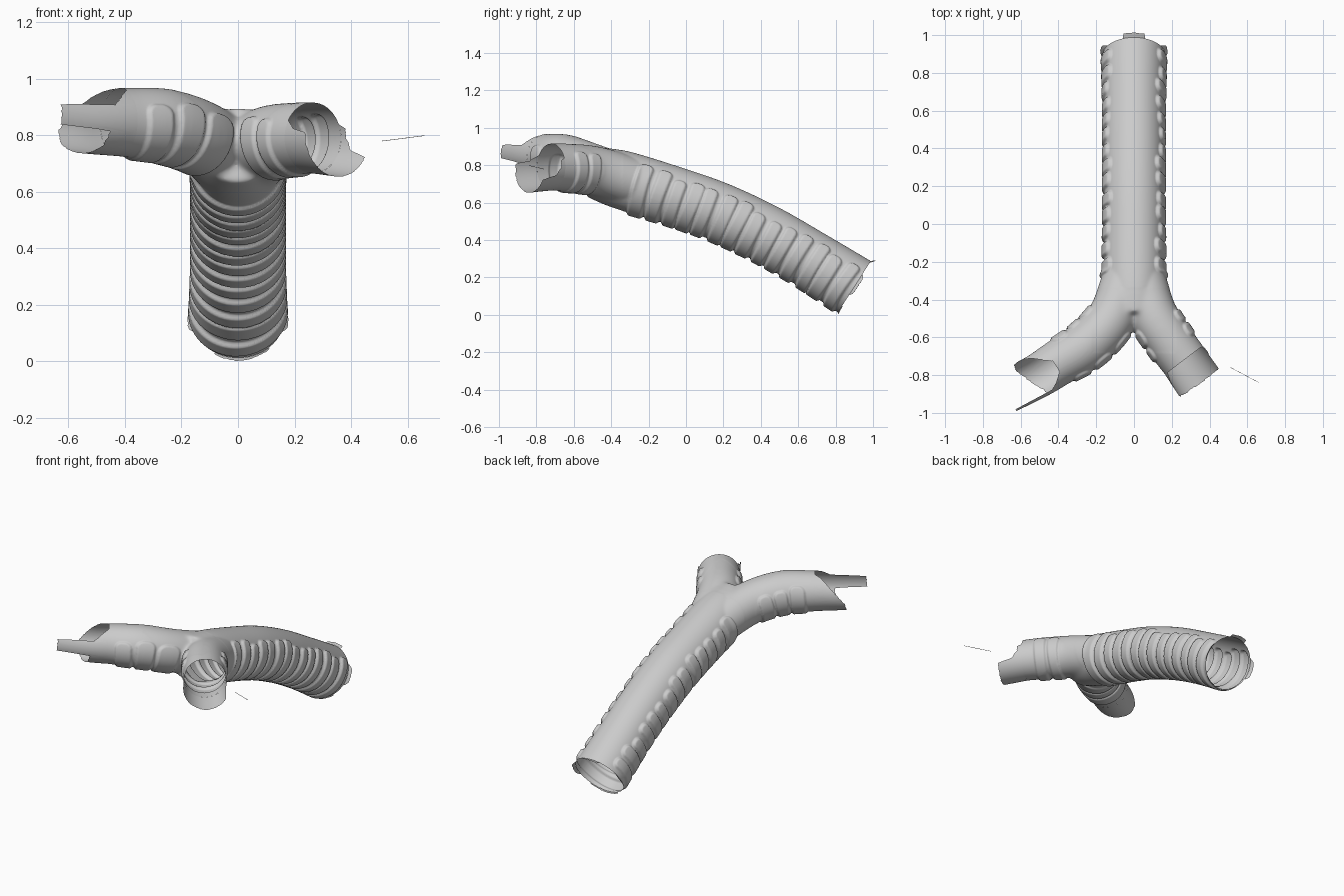
import bpy, bmesh, math, random
from mathutils import Vector, kdtree

if "Cube" in bpy.data.objects:
    bpy.data.objects.remove(bpy.data.objects["Cube"])

random.seed(4)
UP = Vector((0, 0, 1))

# centre lines: x, y, z, radius
TRACHEA = [(0, 1.02, .07, .166), (0, .9, .15, .163), (0, .66, .30, .156), (0, .43, .432, .156),
           (0, .18, .55, .156), (0, -.06, .635, .156), (0, -.34, .72, .157), (0, -.5, .765, .138)]
LEFT = [(-.04, -.3, .715, .13), (-.12, -.5, .785, .13), (-.25, -.64, .832, .13),
        (-.4, -.735, .845, .122), (-.52, -.81, .85, .114), (-.72, -.91, .865, .107)]
RIGHT = [(.04, -.3, .715, .13), (.1, -.48, .77, .13), (.19, -.62, .787, .128),
         (.275, -.735, .79, .125), (.36, -.845, .79, .124), (.45, -.95, .79, .124)]


def sample(pts, n=24):
    """Catmull-Rom samples as (arc length, point, radius, tangent, up, side)."""
    P = [Vector(p) for p in pts]
    P = [2 * P[0] - P[1]] + P + [2 * P[-1] - P[-2]]
    raw = []
    for i in range(1, len(P) - 2):
        a, b, c, d = P[i - 1:i + 3]
        for k in range(n + (i == len(P) - 3)):
            t = k / n
            raw.append(.5 * (2 * b + (c - a) * t + (2 * a - 5 * b + 4 * c - d) * t * t
                             + (3 * b - a - 3 * c + d) * t ** 3))
    out, s = [], 0
    for i, q in enumerate(raw):
        if i:
            s += (q.xyz - raw[i - 1].xyz).length
        t = (raw[min(i + 1, len(raw) - 1)].xyz - raw[max(i - 1, 0)].xyz).normalized()
        u = (UP - t * t.z).normalized()
        out.append((s, q.xyz, q.w, t, u, t.cross(u)))
    return out


def on_tube(f, a, r):
    return f[1] + r * (math.cos(a) * f[4] + math.sin(a) * f[5])


def add_tube(bm, path, n=64):
    loops = [[bm.verts.new(on_tube(f, 2 * math.pi * k / n, f[2])) for k in range(n)] for f in path[::3]]
    for A, B in zip(loops, loops[1:]):
        for k in range(n):
            bm.faces.new((A[k], A[(k + 1) % n], B[(k + 1) % n], B[k]))
    bm.faces.new(loops[0])
    bm.faces.new(loops[-1])
    bmesh.ops.recalc_face_normals(bm, faces=bm.faces)


def make_object(name, bm):
    me = bpy.data.meshes.new(name)
    bm.to_mesh(me)
    bm.free()
    for p in me.polygons:
        p.use_smooth = True
    ob = bpy.data.objects.new(name, me)
    bpy.context.collection.objects.link(ob)
    return ob


def frame_at(path, s):
    return min(path, key=lambda f: abs(f[0] - s))


def nearest_s(path, axis, value):
    return min(path, key=lambda f: abs(f[1][axis] - value))[0]


def make_rings(s0, s1, step, hw, end):
    """C-shaped cartilage: centre, half width, end angles, wobble, phase."""
    out, s = [], s0
    while s < s1:
        out.append((s + random.uniform(-.008, .008), hw * random.uniform(.88, 1.08),
                    end + random.uniform(-.13, .15), end + random.uniform(-.13, .15),
                    random.uniform(-.008, .008), random.uniform(0, 6)))
        s += step
    return out


def ring_height(rings, s, a, r, w=.009):
    best = 0
    for c, hw, e0, e1, wob, ph in rings:
        k = hw * .8
        qx = abs(s - c - wob * math.sin(2 * a + ph)) - hw + k
        if qx > .1:
            continue
        qy = ((e0 if a < 0 else e1) - abs(a)) * r + k
        d = math.hypot(max(qx, 0), max(qy, 0)) + min(max(qx, qy), 0) - k
        t = max(0, min(1, (w - d) / (2 * w)))
        best = max(best, t * t * (3 - 2 * t))
    return best


paths = [sample(p) for p in (TRACHEA, LEFT, RIGHT)]
cuts = [nearest_s(paths[0], 1, .9), nearest_s(paths[1], 0, -.42), nearest_s(paths[2], 0, .265)]

# airway: three tubes fused into one skin
bm = bmesh.new()
for p in paths:
    add_tube(bm, p)
src = make_object("airway_source", bm)
mod = src.modifiers.new("fuse", 'REMESH')
mod.mode = 'VOXEL'
mod.voxel_size = .0065
bm = bmesh.new()
dg = bpy.context.evaluated_depsgraph_get()
bm.from_object(src, dg)
bpy.data.objects.remove(src)
for _ in range(6):
    bmesh.ops.smooth_vert(bm, verts=bm.verts, factor=.5, use_axis_x=True, use_axis_y=True, use_axis_z=True)
fork = [v for v in bm.verts if -.68 < v.co.y < -.34 and abs(v.co.x) < .22]
for _ in range(30):
    bmesh.ops.smooth_vert(bm, verts=fork, factor=.5, use_axis_x=True, use_axis_y=True, use_axis_z=True)

# cartilage rings raised from the skin
rings = [make_rings(cuts[0] + .065, nearest_s(paths[0], 1, -.30), .092, .037, .92),
         make_rings(nearest_s(paths[1], 1, -.55), cuts[1] - .06, .12, .05, .95),
         make_rings(nearest_s(paths[2], 1, -.54), cuts[2] - .04, .1, .038, 1.0)]
refs = [(i, f) for i, p in enumerate(paths) for f in p if (f[1].y > -.38 if i == 0 else f[1].y < -.44)]
tree = kdtree.KDTree(len(refs))
for j, (i, f) in enumerate(refs):
    tree.insert(f[1], j)
tree.balance()
moves = []
for v in bm.verts:
    i, f = refs[tree.find(v.co)[1]]
    d = v.co - f[1]
    a = math.atan2(d.dot(f[5]), d.dot(f[4]))
    h = ring_height(rings[i], f[0] + d.dot(f[3]), a, f[2])
    moves.append((v, (d - f[3] * d.dot(f[3])).normalized() * h * (.015 if i == 0 else .011)))
for v, m in moves:
    v.co += m

# open the three ends
for p, s, sign in zip(paths, cuts, (-1, 1, 1)):
    f = frame_at(p, s)
    bmesh.ops.bisect_plane(bm, geom=bm.verts[:] + bm.edges[:] + bm.faces[:], plane_co=f[1],
                           plane_no=f[3] * sign, clear_outer=True)
make_object("airway", bm)


def collar(name, path, s0, sign, table, flare=0, jag=.003, n=120, m=10):
    """Torn rim: a tube patch whose length depends on the angle (degrees, length)."""
    bm = bmesh.new()
    cols = []
    for k in range(n + 1):
        deg = -180 + 360 * k / n
        for (d0, l0), (d1, l1) in zip(table, table[1:]):
            if d0 <= deg <= d1:
                ln = l0 + (l1 - l0) * (deg - d0) / (d1 - d0)
                break
        if ln > .004 and 0 < k < n:
            ln += random.uniform(-jag, jag)
        col = []
        for j in range(m + 1):
            x = max(ln, 0) * j / m
            f = frame_at(path, s0 + sign * x)
            c = f[1] + f[3] * (s0 + sign * x - f[0])
            r = f[2] * (1 + flare * x / .1)
            a = math.radians(deg)
            col.append(bm.verts.new(c + r * (math.cos(a) * f[4] + math.sin(a) * f[5])))
        cols.append((ln, col))
    for (l0, A), (l1, B) in zip(cols, cols[1:]):
        if max(l0, l1) > .004:
            for j in range(m):
                bm.faces.new((A[j], A[j + 1], B[j + 1], B[j]))
    bmesh.ops.remove_doubles(bm, verts=bm.verts, dist=.0004)
    return make_object(name, bm)


# torn rims
collar("trachea_rim", paths[0], cuts[0], -1,
       [(-180, .008), (-140, .004), (-110, 0), (-100, .015), (-70, .015), (-60, 0), (-19, 0), (-18, .017),
        (18, .017), (19, 0), (60, 0), (70, .015), (100, .015), (110, 0), (180, .008)], .6, .001)
collar("left_bronchus_rim", paths[1], cuts[1], 1,
       [(-180, .15), (-140, .11), (-106, .10), (-102, .29), (-64, .29), (-60, .08), (-45, .05), (-20, 0),
        (10, 0), (50, .08), (80, .14), (110, .19), (140, .19), (180, .15)], .02)
collar("right_bronchus_rim", paths[2], cuts[2], 1,
       [(-180, .15), (-120, .15), (-110, .06), (-90, .025), (-75, .03), (-68, .0), (60, 0), (75, .05),
        (82, .13), (120, .14), (180, .15)], .07)

# stray sliver beside the right bronchus
bm = bmesh.new()
bm.faces.new([bm.verts.new(c) for c in ((.51, -.76, .778), (.66, -.84, .797), (.66, -.838, .799), (.51, -.758, .78))])
make_object("sliver", bm)
